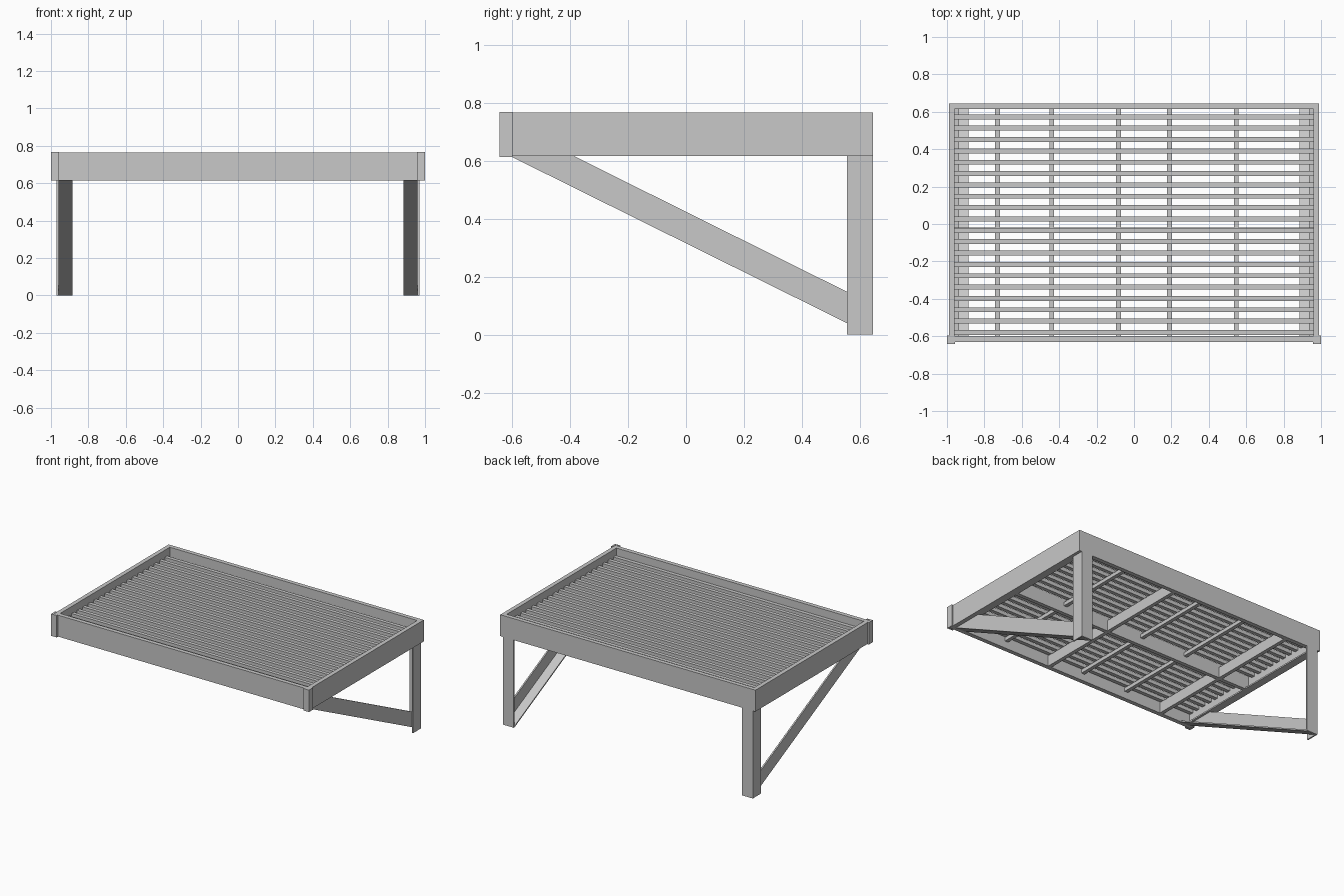
import bpy
import bmesh

cube = bpy.data.objects.get("Cube")
if cube:
    bpy.data.objects.remove(cube, do_unlink=True)

steel = bpy.data.materials.new("grey_steel")
steel.use_nodes = True
GREY = (0.58, 0.58, 0.58, 1)
steel.diffuse_color = GREY
steel.node_tree.nodes["Principled BSDF"].inputs["Base Color"].default_value = GREY


def finish(name, bm):
    bmesh.ops.recalc_face_normals(bm, faces=bm.faces)
    mesh = bpy.data.meshes.new(name)
    bm.to_mesh(mesh)
    bm.free()
    mesh.materials.append(steel)
    obj = bpy.data.objects.new(name, mesh)
    bpy.context.collection.objects.link(obj)
    return obj


def extrude(name, points, axis, start, end):
    """Extrude a closed outline along an axis; points use the other two axes in order."""
    bm = bmesh.new()
    verts = []
    for p in points:
        co = list(p)
        co.insert(axis, start)
        verts.append(bm.verts.new(co))
    face = bm.faces.new(verts)
    new = bmesh.ops.extrude_face_region(bm, geom=[face])["geom"]
    shift = [0, 0, 0]
    shift[axis] = end - start
    bmesh.ops.translate(bm, vec=shift, verts=[v for v in new if isinstance(v, bmesh.types.BMVert)])
    return finish(name, bm)


def box(name, x, y, z):
    return extrude(name, [(x[0], y[0]), (x[1], y[0]), (x[1], y[1]), (x[0], y[1])], 2, *z)


def angle(outer, inner, t):
    """L outline with its heel at outer, toes reaching to inner."""
    (a, b), (c, d) = outer, inner
    s = t if c > a else -t
    u = t if d > b else -t
    return [(a, b), (c, b), (c, b + u), (a + s, b + u), (a + s, d), (a, d)]


BOTTOM, TOP = 0.615, 0.765
SLAT_Z = (0.69, 0.715)
T = 0.01

# Perimeter frame
box("back_beam", (-0.99, 0.99), (0.615, 0.645), (BOTTOM, TOP))
box("front_beam", (-0.99, 0.99), (-0.63, -0.60), (BOTTOM, TOP))

for side, s in (("left", 1), ("right", -1)):
    # Side beam with a ledge along its lower inner edge
    beam = [(s * 0.99, BOTTOM), (s * 0.935, BOTTOM), (s * 0.935, BOTTOM + T),
            (s * 0.96, BOTTOM + T), (s * 0.96, TOP), (s * 0.99, TOP)]
    extrude(side + "_side_beam", beam, 1, -0.60, 0.615)

    # Corner angle wrapped round the front corner
    extrude(side + "_corner_angle", angle((s, -0.642), (s * 0.957, -0.597), 0.012),
            2, BOTTOM - 0.002, TOP + 0.002)

    # Back leg, an angle section open to the inside
    extrude(side + "_leg", angle((s * 0.97, 0.645), (s * 0.885, 0.555), T), 2, 0, BOTTOM)

    # Diagonal brace: upright outer flange and sloping lower flange
    web = [(-0.605, BOTTOM), (0.635, 0), (0.635, 0.108), (-0.385, BOTTOM)]
    extrude(side + "_brace_web", web, 0, s * 0.95, s * 0.96)
    flange = [(-0.605, BOTTOM), (0.635, 0), (0.635, T), (-0.585, BOTTOM)]
    extrude(side + "_brace_flange", flange, 0, s * 0.885, s * 0.95)

# Joists below the grating, two deep and three shallow
for i, (x, deep) in enumerate([(-0.73, True), (-0.44, False), (-0.083, False),
                               (0.19, True), (0.547, False)]):
    low = BOTTOM if deep else 0.665
    box(f"joist_{i + 1}", (x - 0.013, x + 0.013), (-0.60, 0.615), (low, SLAT_Z[0]))

# Middle cross beam
box("middle_beam", (-0.96, 0.96), (-0.047, -0.02), (BOTTOM, SLAT_Z[0]))

# Grating slats
COUNT = 20
for i in range(COUNT):
    y = 0.573 - i * 1.153 / (COUNT - 1)
    box(f"slat_{i + 1}", (-0.96, 0.96), (y - 0.013, y + 0.013), SLAT_Z)
